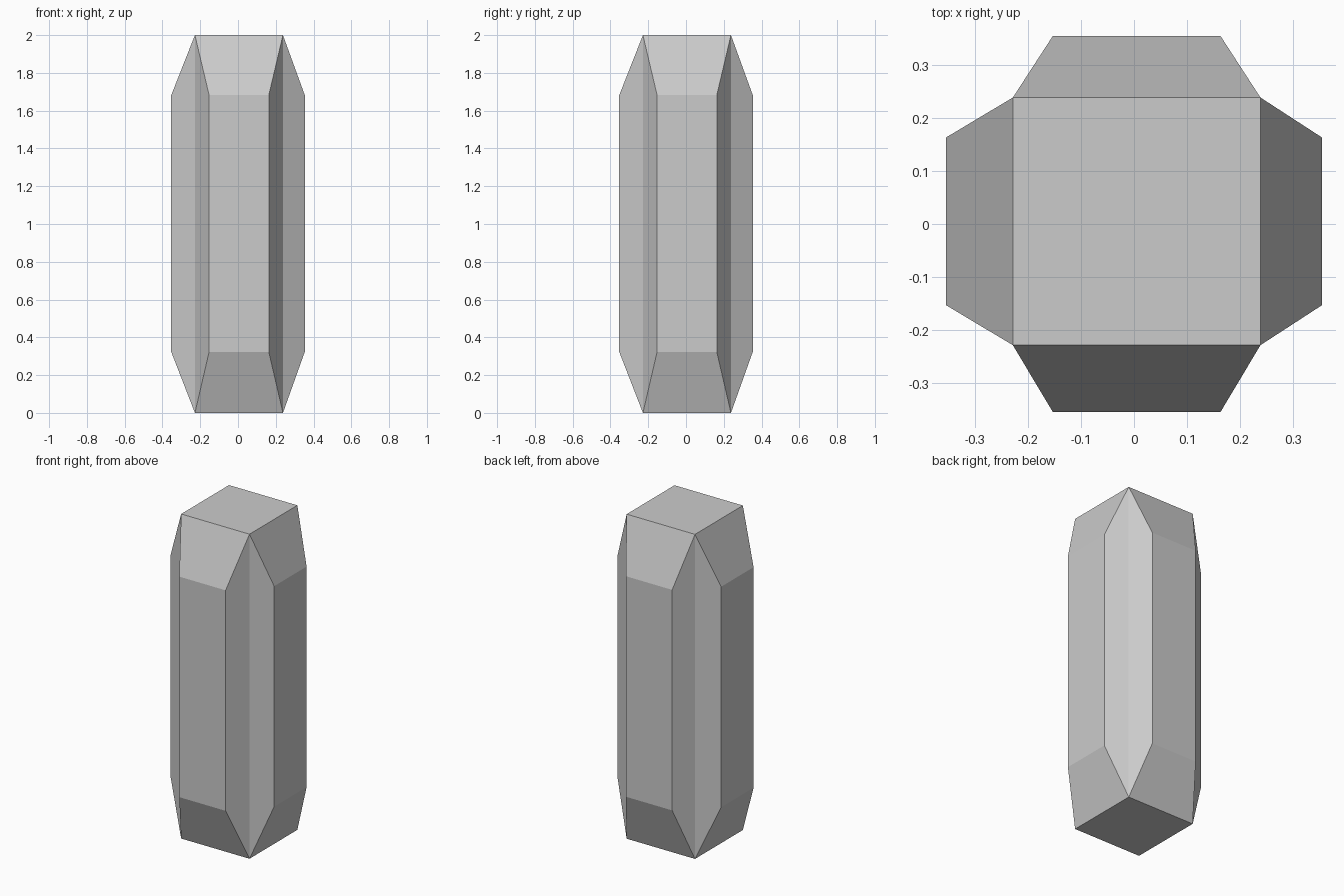
import bpy, bmesh
from mathutils import Matrix, Vector

if "Cube" in bpy.data.objects:
    bpy.data.objects.remove(bpy.data.objects["Cube"])

HALF, OFF, HEIGHT = 0.233, 0.005, 2.0   # core half width, its small offset, height
OUT = 0.3535                            # distance of each raised panel from the axis
INSET, Z_LOW, Z_HIGH = 0.075, 0.323, 1.682

bm = bmesh.new()

# Tall square core
bmesh.ops.create_cube(bm, size=1)
bmesh.ops.transform(
    bm, verts=bm.verts,
    matrix=Matrix.Translation((OFF, OFF, HEIGHT / 2))
    @ Matrix.Diagonal((2 * HALF, 2 * HALF, HEIGHT, 1)))
bm.normal_update()

# Raised, tapered panel on each of the four sides
sides = [f for f in bm.faces if abs(f.normal.z) < 0.5]
normals = {f: f.normal.copy() for f in sides}
bmesh.ops.inset_individual(bm, faces=sides, thickness=INSET, use_even_offset=True)
for face, n in normals.items():
    for v in face.verts:
        v.co += n * (OUT - v.co.dot(n))
        v.co.z = Z_LOW if v.co.z < HEIGHT / 2 else Z_HIGH

bmesh.ops.recalc_face_normals(bm, faces=bm.faces)
mesh = bpy.data.meshes.new("crystal_pillar")
bm.to_mesh(mesh)
bm.free()
bpy.context.collection.objects.link(bpy.data.objects.new("crystal_pillar", mesh))
